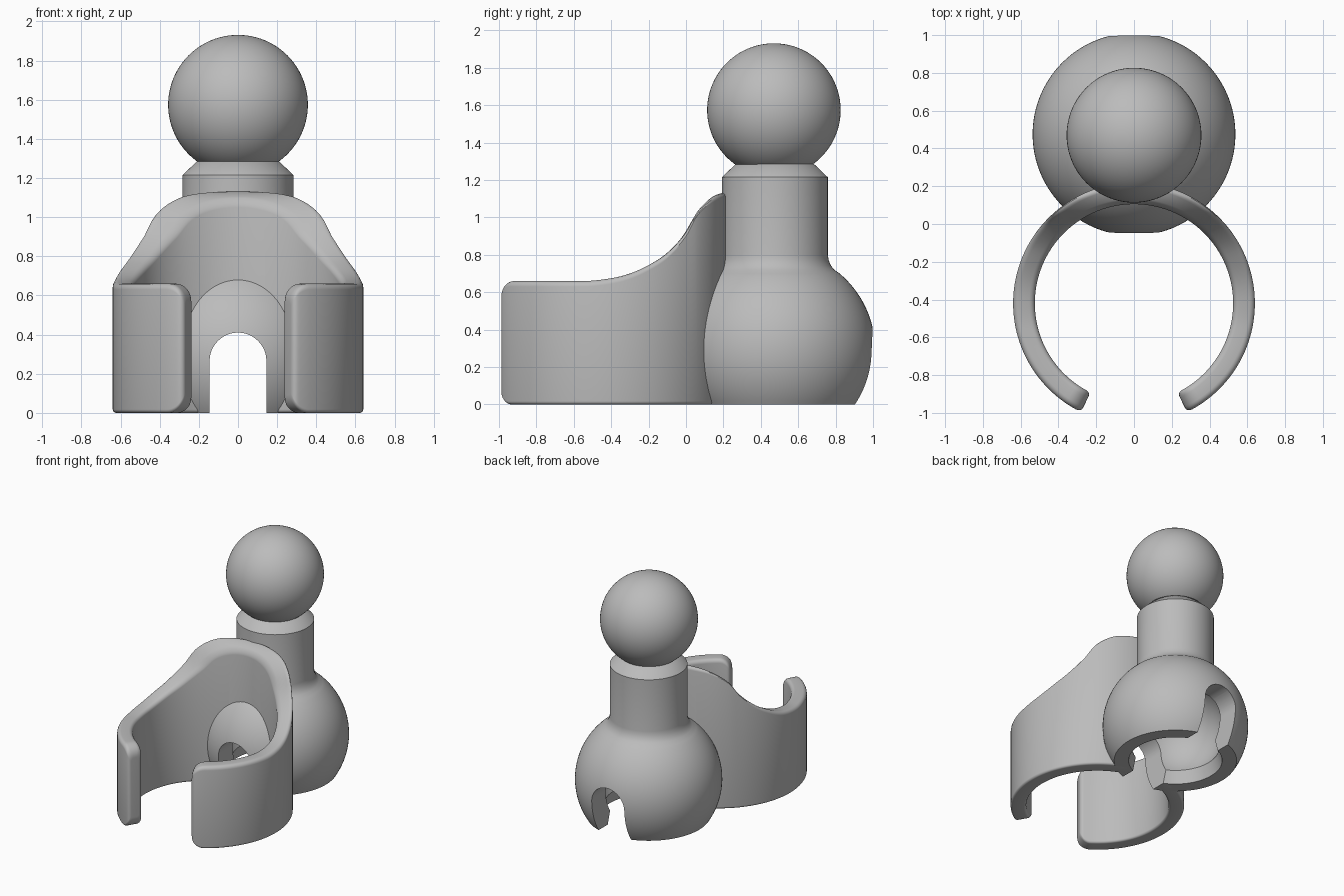
import bpy, bmesh
from math import sin, cos, pi, sqrt, radians, asin

if "Cube" in bpy.data.objects:
    bpy.data.objects.remove(bpy.data.objects["Cube"], do_unlink=True)

grey = bpy.data.materials.new("plain_grey")
grey.use_nodes = True
grey.diffuse_color = (0.5, 0.5, 0.5, 1)
grey.node_tree.nodes["Principled BSDF"].inputs["Base Color"].default_value = (0.5, 0.5, 0.5, 1)

AXIS_Y = 0.475       # vertical axis shared by socket, neck and ball
SOCKET_Z = 0.29      # centre height of the socket sphere
RING_Y = -0.42       # centre of the open clip ring


def finish(bm, name):
    bmesh.ops.recalc_face_normals(bm, faces=bm.faces[:])
    mesh = bpy.data.meshes.new(name)
    bm.to_mesh(mesh)
    bm.free()
    obj = bpy.data.objects.new(name, mesh)
    bpy.context.collection.objects.link(obj)
    mesh.materials.append(grey)
    return obj


def activate(obj):
    bpy.ops.object.select_all(action='DESELECT')
    obj.select_set(True)
    bpy.context.view_layer.objects.active = obj


def smooth(obj, angle=30):
    activate(obj)
    bpy.ops.object.shade_smooth_by_angle(angle=radians(angle))


def bridge(bm, a, b):
    for i in range(len(a)):
        j = (i + 1) % len(a)
        bm.faces.new((a[i], a[j], b[j], b[i]))


def lathe(name, profile, steps=96):
    """Closed solid turned around the vertical axis."""
    bm = bmesh.new()
    rings = [[bm.verts.new((r * cos(2 * pi * k / steps), AXIS_Y + r * sin(2 * pi * k / steps), z))
              for k in range(steps)] for r, z in profile]
    for a, b in zip(rings, rings[1:]):
        bridge(bm, a, b)
    bm.faces.new(rings[0])
    bm.faces.new(rings[-1])
    return finish(bm, name)


def arc(radius, z, start, end, count):
    """Profile points on a sphere between two heights."""
    a, b = asin((start - z) / radius), asin((end - z) / radius)
    angles = [a + (b - a) * i / count for i in range(count + 1)]
    return [(radius * cos(t), z + radius * sin(t)) for t in angles]


# Socket dome, neck and collar
dome = arc(0.537, SOCKET_Z, 0, 0.70, 32)
neck = [(0.318, 0.72), (0.3, 0.742), (0.288, 0.77), (0.283, 0.8),
        (0.283, 1.215), (0.21, 1.285), (0.15, 1.3)]
socket = lathe("socket_and_neck", dome + neck)

# Ball on top of the neck
bm = bmesh.new()
bmesh.ops.create_uvsphere(bm, u_segments=80, v_segments=48, radius=0.357)
bmesh.ops.translate(bm, verts=bm.verts[:], vec=(0, AXIS_Y - 0.005, 1.574))
smooth(finish(bm, "ball"))

# Open clip ring: a rounded section swept along the arc, its height set by y
HEIGHTS = [(-1.1, 0.66), (-0.55, 0.66), (-0.4, 0.675), (-0.3, 0.70), (-0.2, 0.745),
           (-0.1, 0.81), (0, 0.92), (0.05, 1.015), (0.1, 1.075), (0.15, 1.115), (0.22, 1.137)]


def top_height(y):
    """Smooth interpolation through the height points."""
    last = len(HEIGHTS) - 1
    i = next((k for k in range(last) if y <= HEIGHTS[k + 1][0]), last - 1)

    def slope(k):
        if k <= 1 or k == last:
            return 0.0 if k <= 1 else 0.25
        (y0, z0), (y1, z1) = HEIGHTS[k - 1], HEIGHTS[k + 1]
        return (z1 - z0) / (y1 - y0)
    (y0, z0), (y1, z1) = HEIGHTS[i], HEIGHTS[i + 1]
    h = y1 - y0
    t = min((y - y0) / h, 1)
    return ((2 * t**3 - 3 * t**2 + 1) * z0 + (t**3 - 2 * t**2 + t) * h * slope(i)
            + (3 * t**2 - 2 * t**3) * z1 + (t**3 - t**2) * h * slope(i + 1))


def round_off(s, r):
    """Inset of a fillet of radius r at distance s from the edge."""
    return r - sqrt(r * r - (r - s)**2) if s < r else 0.0


def clip_ring(inner=0.525, outer=0.64, limit=radians(154), fillet=0.03):
    bm = bmesh.new()
    mid = (inner + outer) / 2
    tip = [0.09 * (1 - cos(pi / 2 * i / 10)) for i in range(10)]
    edge = [-limit + s / mid for s in tip]
    span = limit - 0.09 / mid
    angles = edge + [-span + 2 * span * i / 120 for i in range(121)] + [-a for a in reversed(edge)]
    quarter = [pi / 2 * i / 5 for i in range(6)]
    loops = []
    for a in angles:
        s = (limit - abs(a)) * mid
        corner = round_off(s, 0.09)
        thin = round_off(s, 0.025)
        ri, ro = inner + thin, outer - thin
        loop = []
        for top in (False, True):
            f = fillet if top else 0.018
            side = [(ri + f * (1 - sin(q)), f * (1 - cos(q))) for q in quarter]
            side = [(r, d) for r, d in reversed(side)]
            section = side + [(ri + ro - r, d) for r, d in reversed(side)]
            section = [(r, d) for r, d in section]
            if top:
                section.reverse()
            for r, d in section:
                y = RING_Y + r * cos(a)
                z = top_height(y) - corner - d if top else corner + d
                loop.append(bm.verts.new((r * sin(a), y, z)))
        loops.append(loop)
    for a, b in zip(loops, loops[1:]):
        bridge(bm, a, b)
    bm.faces.new(loops[0])
    bm.faces.new(loops[-1])
    return finish(bm, "clip_ring")


def fillet_order_fix(obj):
    """Merge coincident points left by the section corners."""
    bm = bmesh.new()
    bm.from_mesh(obj.data)
    bmesh.ops.remove_doubles(bm, verts=bm.verts[:], dist=0.00001)
    bmesh.ops.recalc_face_normals(bm, faces=bm.faces[:])
    bm.to_mesh(obj.data)
    bm.free()


ring = clip_ring()
fillet_order_fix(ring)

# Cutter for the ball cavity with its flared mouth
cavity = lathe("cavity_cutter", [(0.38, -0.1), (0.345, 0)]
               + arc(0.37, SOCKET_Z, 0.1, SOCKET_Z + 0.369, 24))

# Cutter for the arched slot running front to back
bm = bmesh.new()
half, spring = 0.145, 0.265
outline = [(-half, -0.1)] + [(-half * cos(pi * i / 32), spring + half * sin(pi * i / 32))
                             for i in range(33)] + [(half, -0.1)]
front, back = [[bm.verts.new((x, y, z)) for x, z in outline] for y in (-0.3, 1.3)]
bridge(bm, front, back)
bm.faces.new(front)
bm.faces.new(back)
slot = finish(bm, "slot_cutter")

# Cut both parts, then drop the cutters
for part in (socket, ring):
    for cutter in (cavity, slot):
        cutter.hide_render = True
        mod = part.modifiers.new("cut", 'BOOLEAN')
        mod.operation = 'DIFFERENCE'
        mod.solver = 'EXACT'
        mod.object = cutter
        activate(part)
        bpy.ops.object.modifier_apply(modifier=mod.name)
    smooth(part)
for cutter in (cavity, slot):
    bpy.data.objects.remove(cutter, do_unlink=True)
